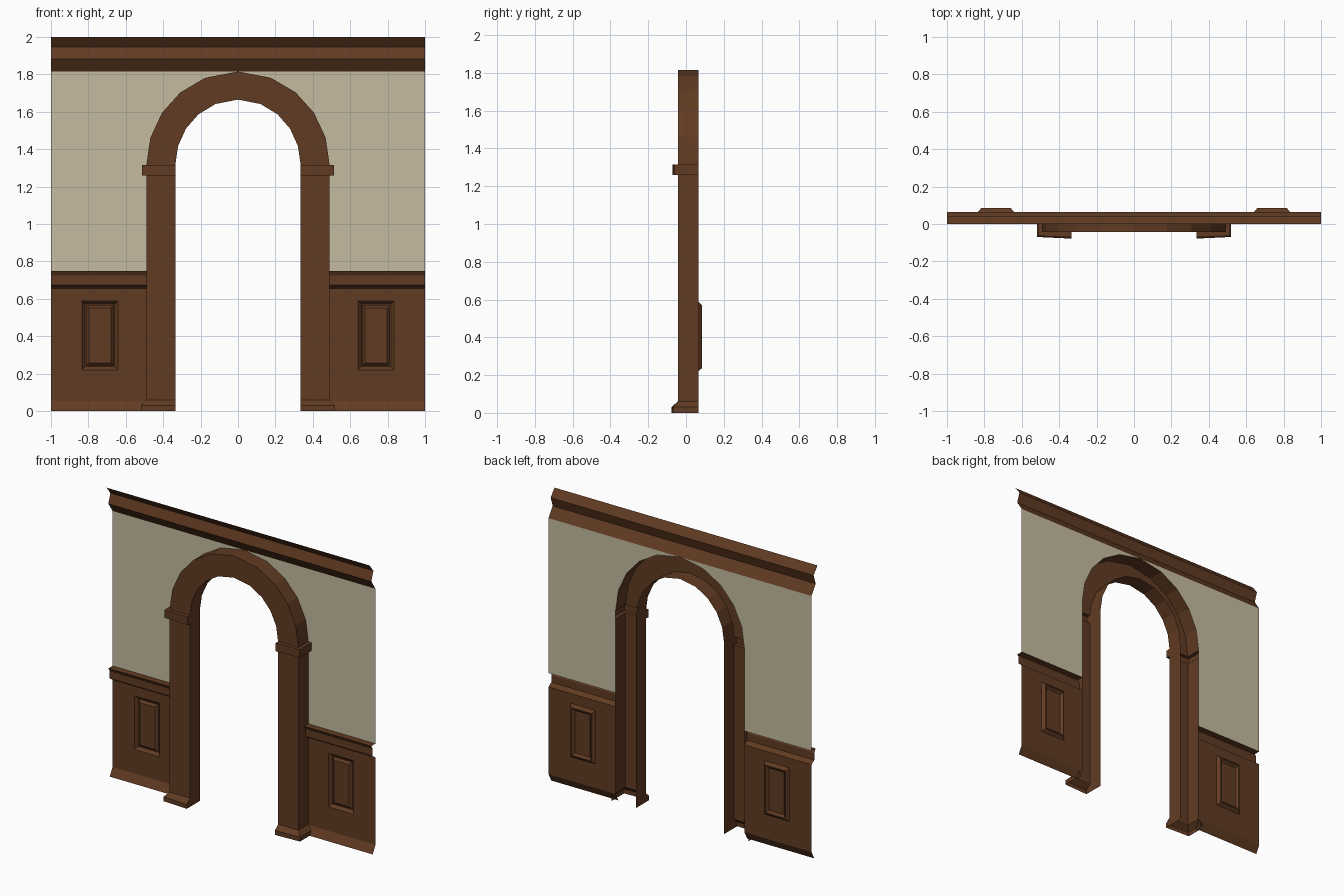
import bpy, bmesh, math

if "Cube" in bpy.data.objects:
    bpy.data.objects.remove(bpy.data.objects["Cube"])

WALL = 0.065          # y of the wall sheet
OUT, INN = 0.49, 0.335
SPRING, TOP = 1.315, 1.815
FRONT = -0.043        # y of the arch face


def material(name, rgb):
    m = bpy.data.materials.new(name)
    m.diffuse_color = (*rgb, 1)
    m.use_nodes = True
    m.node_tree.nodes["Principled BSDF"].inputs["Base Color"].default_value = m.diffuse_color
    return m


wood = material("brown wood", (0.120, 0.044, 0.0165))
plaster = material("tan plaster", (0.56, 0.50, 0.355))


def sheet(name, strips, mat):
    """Open sheet from strips of point rows, mirrored across x = 0."""
    bm = bmesh.new()
    for rows, closed in strips:
        vs = [[bm.verts.new(p) for p in r] for r in rows]
        n = len(rows[0])
        for a, b in zip(vs, vs[1:]):
            for i in range(n if closed else n - 1):
                j = (i + 1) % n
                bm.faces.new((a[i], a[j], b[j], b[i]))
        if closed:
            bm.faces.new(vs[-1])
    bmesh.ops.remove_doubles(bm, verts=bm.verts, dist=1e-5)
    flat = [f for f in bm.faces if f.calc_area() < 1e-7]
    bmesh.ops.delete(bm, geom=flat, context='FACES')
    me = bpy.data.meshes.new(name)
    bm.to_mesh(me)
    bm.free()
    me.materials.append(mat)
    ob = bpy.data.objects.new(name, me)
    bpy.context.collection.objects.link(ob)
    ob.modifiers.new("mirror", 'MIRROR')


def moulding(profile, x0, x1=1.0):
    return [[(x0, y, z), (x1, y, z)] for y, z in profile], False


def rect(x0, x1, z0, z1, y):
    return [(x0, y, z0), (x1, y, z0), (x1, y, z1), (x0, y, z1)]


def panel_ring(inset, y):
    return rect(0.642 + inset, 0.834 - inset, 0.22 + inset, 0.588 - inset, y)


angles = [math.radians(a) for a in (0, 17, 34, 51, 69, 90)]


def arc(rx, rz):
    return [(rx * math.cos(a), SPRING + rz * math.sin(a)) for a in angles]


outer, inner = arc(OUT, TOP - SPRING), arc(INN, 0.35)

# cornice along the top
sheet("cornice", [moulding([(WALL, TOP), (0.02, 1.882), (0.042, 1.947), (0, 2)], 0)], wood)

# plaster wall around the arch
over = outer[::-1]
sheet("upper_wall", [
    ([[(x, WALL, z) for x, z in over], [(x, WALL, TOP) for x, z in over]], False),
    ([[(OUT, WALL, z), (1, WALL, z)] for z in (0.75, SPRING, TOP)], False)], plaster)

# chair rail
sheet("chair_rail", [moulding([(WALL, 0.655), (0.035, 0.675), (0.035, 0.725),
                               (0.02, 0.75), (WALL, 0.75)], OUT)], wood)

# lower wall with sunk panel and raised centre
sheet("wainscot", [([rect(OUT, 1, 0.055, 0.655, WALL), panel_ring(0, WALL),
                     panel_ring(0.017, 0.085), panel_ring(0.024, 0.085),
                     panel_ring(0.038, 0.07)], True)], wood)

# sloped baseboard
sheet("baseboard", [moulding([(0.035, 0), (WALL, 0.055)], OUT)], wood)

# hollow arch casing: plinth, jamb, impost block and arch in one sweep
rows = []
for e, z in [(0.035, 0), (0.035, 0.03), (0, 0.06), (0, 1.26),
             (0.028, 1.26), (0.028, SPRING), (0, SPRING)]:
    rows.append([(INN, WALL, z), (INN, FRONT - e, z),
                 (OUT + e * 0.85, FRONT - e * 0.75, z), (OUT + e * 0.85, WALL, z)])
for (xi, zi), (xo, zo) in list(zip(inner, outer))[1:]:
    rows.append([(xi, WALL, zi), (xi, FRONT, zi), (xo, FRONT, zo), (xo, WALL, zo)])
sheet("arch_casing", [(rows, False)], wood)
